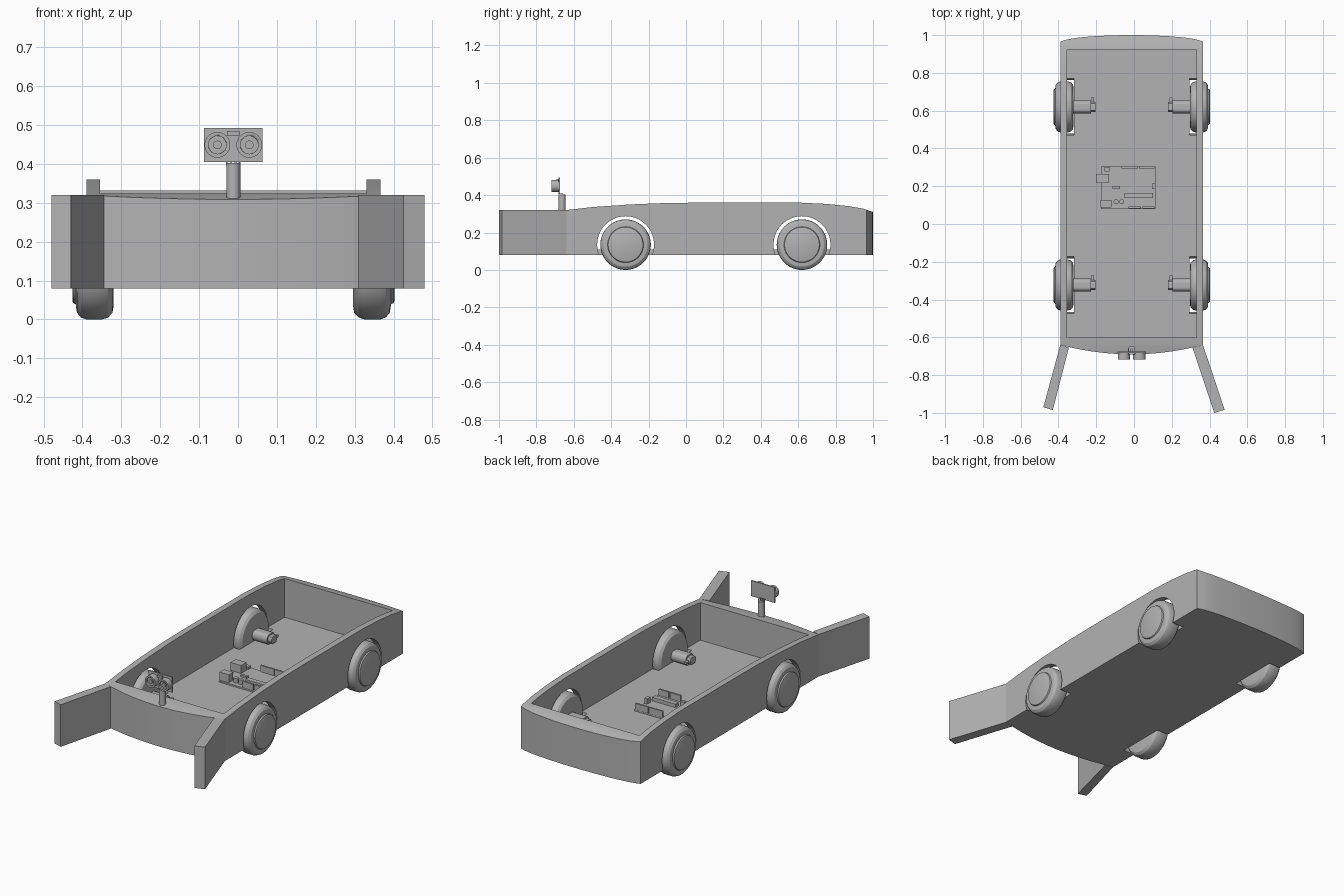
import bpy, bmesh
from math import pi, sin, cos
from mathutils import Vector

cube = bpy.data.objects.get("Cube")
if cube:
    bpy.data.objects.remove(cube)

grey = bpy.data.materials.new("plain_grey")
grey.use_nodes = True
COLOUR = (0.45, 0.45, 0.45, 1)
grey.diffuse_color = COLOUR
grey.node_tree.nodes["Principled BSDF"].inputs["Base Color"].default_value = COLOUR

CX = -0.012      # middle of the body
FLOOR = 0.11


def finish(name, bm, smooth=True):
    bmesh.ops.recalc_face_normals(bm, faces=bm.faces)
    me = bpy.data.meshes.new(name)
    bm.to_mesh(me)
    bm.free()
    ob = bpy.data.objects.new(name, me)
    bpy.context.collection.objects.link(ob)
    me.materials.append(grey)
    if smooth:
        select(ob)
        bpy.ops.object.shade_smooth_by_angle(angle=pi / 6)
    return ob


def select(ob):
    bpy.ops.object.select_all(action='DESELECT')
    ob.select_set(True)
    bpy.context.view_layer.objects.active = ob


def prism(name, pts, axis, lo, hi, smooth=True):
    """Extrude a 2D outline along an axis (x: yz, y: xz, z: xy)."""
    bm = bmesh.new()
    place = {'x': lambda a, b: (lo, a, b),
             'y': lambda a, b: (a, lo, b),
             'z': lambda a, b: (a, b, lo)}[axis]
    face = bm.faces.new([bm.verts.new(place(*p)) for p in pts])
    ext = bmesh.ops.extrude_face_region(bm, geom=[face])
    move = Vector([(hi - lo) * (axis == k) for k in 'xyz'])
    bmesh.ops.translate(bm, vec=move, verts=[v for v in ext['geom'] if isinstance(v, bmesh.types.BMVert)])
    return finish(name, bm, smooth)


def box(name, x0, x1, y0, y1, z0, z1):
    return prism(name, [(x0, y0), (x1, y0), (x1, y1), (x0, y1)], 'z', z0, z1, False)


def circle(a, b, r, n=32, clamp=9):
    return [(a + r * cos(2 * pi * i / n),
             b + max(-clamp, min(clamp, r * sin(2 * pi * i / n)))) for i in range(n)]


def lathe_x(name, profile, x, y, z, side, n=64):
    """Spin (offset, radius) points about an x-wise axle."""
    bm = bmesh.new()
    vs = [bm.verts.new((x + side * o, y, z + r)) for o, r in profile]
    es = [bm.edges.new(pair) for pair in zip(vs, vs[1:])]
    bmesh.ops.spin(bm, geom=vs + es, cent=(x, y, z), axis=(1, 0, 0), angle=2 * pi, steps=n)
    bmesh.ops.remove_doubles(bm, verts=bm.verts, dist=0.0002)
    return finish(name, bm)


def boolean(ob, cutter, op):
    mod = ob.modifiers.new("cut", 'BOOLEAN')
    mod.operation, mod.object, mod.solver = op, cutter, 'EXACT'
    select(ob)
    bpy.ops.object.modifier_apply(modifier=mod.name)
    bpy.data.objects.remove(cutter)


# Body: side profile trimmed by a plan with bowed ends
side_profile = [(-0.72, 0.08), (-0.72, 0.302), (-0.64, 0.32), (-0.5, 0.336), (-0.3, 0.35),
                (-0.1, 0.358), (0.1, 0.36), (0.6, 0.36), (0.75, 0.353), (0.87, 0.341),
                (0.95, 0.327), (1.02, 0.303), (1.02, 0.08)]
body = prism("body", side_profile, 'x', -0.6, 0.6)
HALF, N = 0.378, 24
steps = [-1 + 2 * i / N for i in range(N + 1)]
plan = [(CX + HALF * t, -0.69 + 0.05 * t * t) for t in steps]
plan += [(CX - HALF * t, 1.0 - 0.022 * t * t - 0.012 * t ** 8) for t in steps]
boolean(body, prism("plan_cutter", plan, 'z', -0.5, 1), 'INTERSECT')
boolean(body, box("cavity_cutter", -0.355, 0.33, -0.6, 0.925, FLOOR, 1), 'DIFFERENCE')

# Wheels, arches and motors
tyre = [(-0.05, 0), (-0.05, 0.1), (-0.047, 0.118), (-0.036, 0.13), (-0.02, 0.135), (0.02, 0.135),
        (0.034, 0.13), (0.044, 0.118), (0.047, 0.1), (0.047, 0.096), (0.054, 0.093), (0.056, 0.088),
        (0.056, 0)]
for end, y in (("front", -0.323), ("rear", 0.62)):
    for label, s in (("left", 1), ("right", -1)):
        tag = end + "_" + label
        x = CX + s * 0.358
        inner, outer = sorted((CX + s * 0.305, CX + s * 0.5))
        boolean(body, prism("arch_cutter", circle(y, 0.135, 0.152, 64), 'x', inner, outer), 'DIFFERENCE')
        lathe_x(tag + "_wheel", tyre, x, y, 0.135, s)
        a, b, c = (CX + s * d for d in (0.31, 0.215, 0.193))
        prism(tag + "_motor", circle(y, 0.14, 0.035, 24, 0.028), 'x', min(a, b), max(a, b))
        prism(tag + "_motor_cap", circle(y, 0.14, 0.026, 24, 0.02), 'x', min(b, c), max(b, c))
        box(tag + "_motor_tab", *sorted((b, b - s * 0.015)), y + 0.02, y + 0.05, 0.133, 0.145)
select(body)
bpy.ops.object.shade_smooth_by_angle(angle=pi / 9)

# Splayed front arms
prism("left_arm", [(0.365, -0.64), (0.31, -0.655), (0.425, -1.0), (0.48, -0.983)], 'z', 0.08, 0.32, False)
prism("right_arm", [(-0.39, -0.64), (-0.345, -0.655), (-0.43, -0.985), (-0.48, -0.97)], 'z', 0.08, 0.32, False)

# Twin-eyed sensor on its post
prism("sensor_post", circle(CX, -0.663, 0.018), 'z', 0.3, 0.402)
box("sensor_board", CX - 0.075, CX + 0.075, -0.683, -0.675, 0.405, 0.493)
box("sensor_crystal", CX - 0.016, CX + 0.016, -0.692, -0.683, 0.472, 0.485)
for s in (-1, 1):
    ex = CX + s * 0.041
    eye = prism("sensor_eye", circle(ex, 0.449, 0.033), 'y', -0.718, -0.683)
    boolean(eye, prism("eye_cutter", circle(ex, 0.449, 0.023), 'y', -0.75, -0.708), 'DIFFERENCE')
    prism("sensor_pupil", circle(ex, 0.449, 0.011), 'y', -0.714, -0.708)
for i in range(4):
    px = CX + (i - 1.5) * 0.011
    box("sensor_pin", px - 0.002, px + 0.002, -0.675, -0.66, 0.408, 0.412)
    box("sensor_pin_leg", px - 0.002, px + 0.002, -0.664, -0.66, 0.396, 0.412)

# Controller board on the floor
DECK = FLOOR + 0.008
box("controller_board", -0.175, 0.113, 0.08, 0.305, FLOOR, DECK)
parts = {"usb_socket": (-0.2, -0.133, 0.218, 0.265, 0.046),
         "power_socket": (-0.178, -0.12, 0.088, 0.128, 0.046),
         "main_chip": (-0.05, 0.1, 0.137, 0.165, 0.02),
         "small_chip": (-0.115, -0.075, 0.185, 0.2, 0.01),
         "rear_header_a": (-0.065, 0.02, 0.294, 0.304, 0.036),
         "rear_header_b": (0.026, 0.108, 0.294, 0.304, 0.036),
         "front_header_a": (-0.03, 0.038, 0.082, 0.092, 0.036),
         "front_header_b": (0.045, 0.108, 0.082, 0.092, 0.036),
         "reset_button": (-0.155, -0.13, 0.277, 0.302, 0.014),
         "pin_block": (0.095, 0.113, 0.185, 0.215, 0.03)}
for name, (x0, x1, y0, y1, h) in parts.items():
    box(name, x0, x1, y0, y1, DECK, DECK + h)
for x in (-0.095, -0.065):
    prism("capacitor", circle(x, 0.118, 0.013, 16), 'z', DECK, DECK + 0.025)
